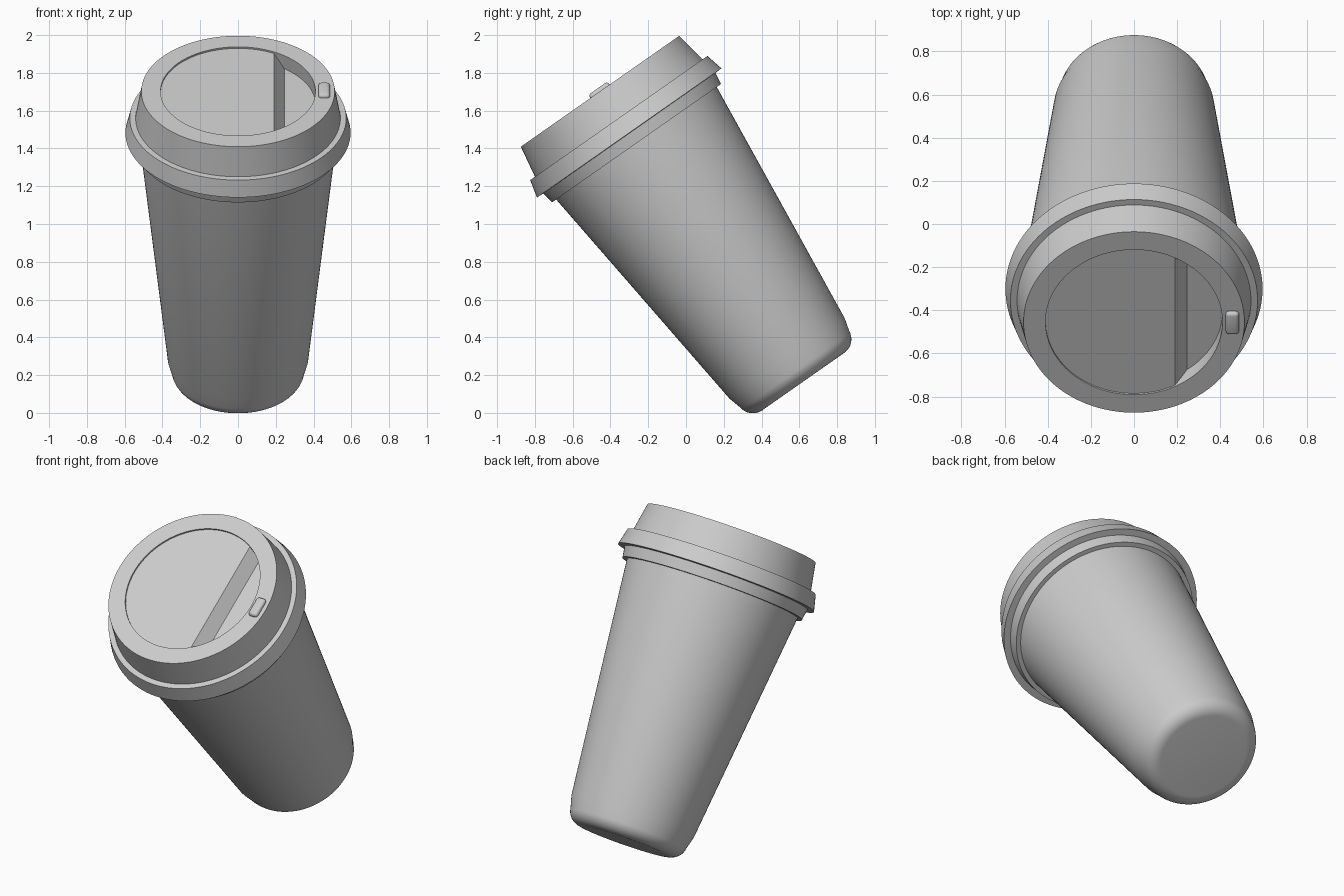
import bpy, bmesh, math
from mathutils import Matrix

if "Cube" in bpy.data.objects:
    bpy.data.objects.remove(bpy.data.objects["Cube"])

TOP = 1.876          # height of the lid rim along the cup axis
TILT = Matrix.Translation((0, 0.621, 0.166)) @ Matrix.Rotation(math.radians(35), 4, 'X')
SEG = 128


def add_object(name, bm):
    bmesh.ops.recalc_face_normals(bm, faces=bm.faces)
    mesh = bpy.data.meshes.new(name)
    bm.to_mesh(mesh)
    bm.free()
    ob = bpy.data.objects.new(name, mesh)
    bpy.context.collection.objects.link(ob)
    return ob


def lathe(name, profile):
    """Solid of revolution from (radius, height) points, capped at both ends."""
    bm = bmesh.new()
    rings = []
    for r, h in profile:
        rings.append([bm.verts.new((r * math.cos(2 * math.pi * i / SEG),
                                    r * math.sin(2 * math.pi * i / SEG), h)) for i in range(SEG)])
    for a, b in zip(rings, rings[1:]):
        for i in range(SEG):
            j = (i + 1) % SEG
            bm.faces.new((a[i], a[j], b[j], b[i]))
    bm.faces.new(rings[0])
    bm.faces.new(rings[-1])
    return add_object(name, bm)


def boolean(ob, cutter, operation):
    mod = ob.modifiers.new("cut", 'BOOLEAN')
    mod.object, mod.operation, mod.solver = cutter, operation, 'EXACT'
    bpy.context.view_layer.objects.active = ob
    bpy.ops.object.modifier_apply(modifier=mod.name)
    bpy.data.objects.remove(cutter)


def smooth(ob, angle=30):
    bpy.ops.object.select_all(action='DESELECT')
    ob.select_set(True)
    bpy.context.view_layer.objects.active = ob
    bpy.ops.object.shade_smooth_by_angle(angle=math.radians(angle))


# Tapered cup body with a rounded foot
arc = [(0.265 + 0.088 * math.sin(t), 0.088 - 0.088 * math.cos(t))
       for t in [math.radians(84 * i / 10) for i in range(11)]]
body = lathe("cup_body", arc + [(0.372, 0.15), (0.519, 1.54), (0.521, 1.57)])

# Lid: lower collar, flared flange, raised cap
lid = lathe("lid", [(0.53, 1.54), (0.546, 1.54), (0.556, 1.605), (0.596, 1.607),
                    (0.573, 1.703), (0.542, 1.703), (0.512, TOP)])

# Round lid recess: shallow floor with a deeper drinking trough on the right
recess = lathe("recess_cutter", [(0.41, TOP - 0.2), (0.41, TOP + 0.1)])
bm = bmesh.new()
section = [(-0.5, -0.01), (0.19, -0.01), (0.245, -0.085), (0.5, -0.085), (0.5, 0.2), (-0.5, 0.2)]
face = bm.faces.new([bm.verts.new((x, -0.5, TOP + d)) for x, d in section])
new = bmesh.ops.extrude_face_region(bm, geom=[face])["geom"]
bmesh.ops.translate(bm, vec=(0, 1, 0), verts=[v for v in new if isinstance(v, bmesh.types.BMVert)])
boolean(recess, add_object("section_cutter", bm), 'INTERSECT')
boolean(lid, recess, 'DIFFERENCE')

# Small rounded bead on the rim
bm = bmesh.new()
bmesh.ops.create_cube(bm, size=1, matrix=Matrix.Translation((0.456, 0, TOP)) @ Matrix.Diagonal((0.062, 0.125, 0.04, 1)))
bmesh.ops.bevel(bm, geom=bm.edges[:], offset=0.017, segments=4, profile=0.5, affect='EDGES')
bead = add_object("rim_bead", bm)

for ob in (body, lid, bead):
    smooth(ob)
    ob.matrix_world = TILT
